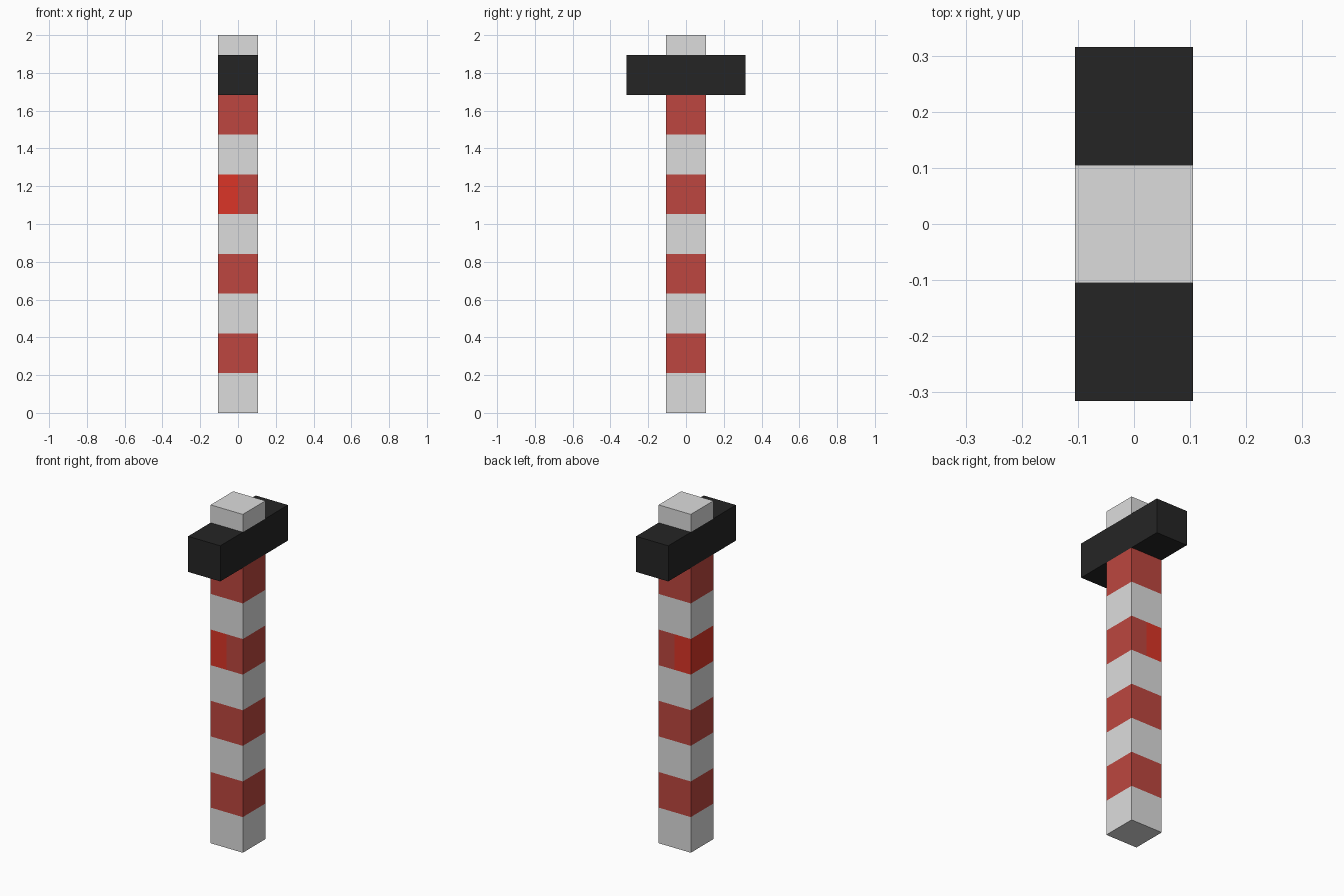
import bpy, bmesh

if "Cube" in bpy.data.objects:
    bpy.data.objects.remove(bpy.data.objects["Cube"])

U = 2 / 9.5          # one band height = post width
H = U / 2


def material(name, rgb):
    m = bpy.data.materials.new(name)
    m.diffuse_color = (*rgb, 1)
    m.use_nodes = True
    m.node_tree.nodes["Principled BSDF"].inputs["Base Color"].default_value = m.diffuse_color
    return m


WHITE = material("pale_grey", (0.72, 0.72, 0.72))
RED = material("muted_red", (0.51, 0.062, 0.05))
BRIGHT = material("bright_red", (0.71, 0.036, 0.02))
BLACK = material("black", (0.0185, 0.0185, 0.0185))


def box(name, size, z0, mats, edit=None):
    """Box centred on x and y, standing on z0."""
    bm = bmesh.new()
    bmesh.ops.create_cube(bm, size=1)
    for v in bm.verts:
        v.co = (v.co.x * size[0], v.co.y * size[1], (v.co.z + 0.5) * size[2] + z0)
    if edit:
        edit(bm)
    me = bpy.data.meshes.new(name)
    bm.to_mesh(me)
    bm.free()
    for m in mats:
        me.materials.append(m)
    ob = bpy.data.objects.new(name, me)
    bpy.context.collection.objects.link(ob)
    return ob


def cut(bm, co, no):
    geom = bm.verts[:] + bm.edges[:] + bm.faces[:]
    bmesh.ops.bisect_plane(bm, geom=geom, plane_co=co, plane_no=no)


def stripes(bm):
    for i in range(1, 8):
        cut(bm, (0, 0, i * U), (0, 0, 1))
    cut(bm, (0, 0, 0), (1, 0, 0))
    for f in bm.faces:
        c = f.calc_center_median()
        if abs(f.normal.z) > 0.5:
            f.material_index = 0
            continue
        band = int(c.z / U)
        f.material_index = band % 2
        # the left half of the third red band is brighter
        if band == 5 and c.x < -0.01:
            f.material_index = 2


# Striped post, crossbar and top cap
box("striped_post", (U, U, 8 * U), 0, [WHITE, RED, BRIGHT], stripes)
box("crossbar", (U, 3 * U, U), 8 * U, [BLACK])
box("top_cap", (U, U, H), 9 * U, [WHITE])
